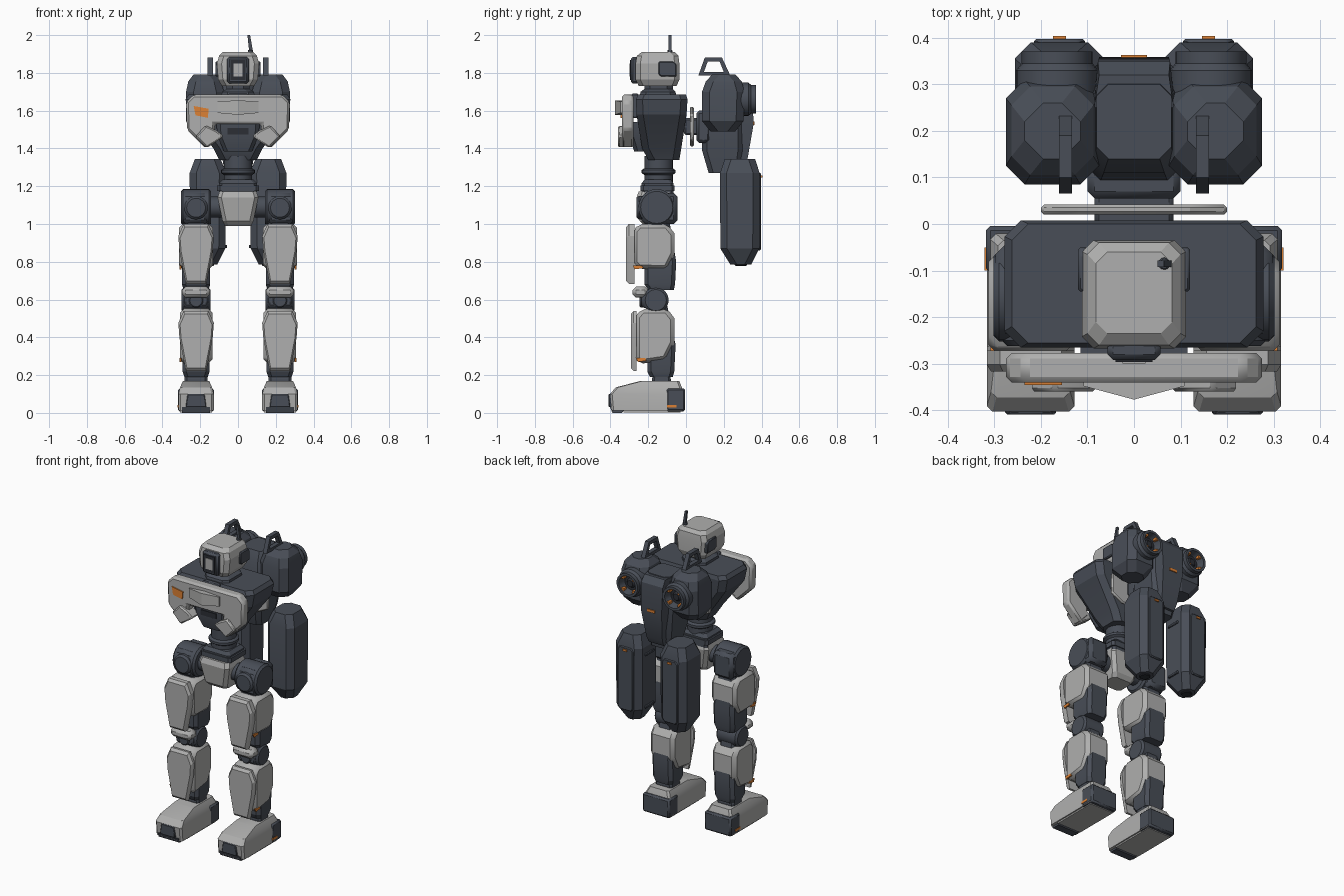
import bpy, bmesh, math
from mathutils import Vector

if "Cube" in bpy.data.objects:
    bpy.data.objects.remove(bpy.data.objects["Cube"])


def material(name, rgb):
    m = bpy.data.materials.new(name)
    m.diffuse_color = (*rgb, 1)
    m.use_nodes = True
    m.node_tree.nodes["Principled BSDF"].inputs["Base Color"].default_value = m.diffuse_color
    return m


LIGHT = material("light grey armour", (0.43, 0.43, 0.425))
DARK = material("dark slate frame", (0.066, 0.076, 0.096))
BLACK = material("near black recess", (0.025, 0.028, 0.036))
ORANGE = material("orange accent", (0.72, 0.22, 0.035))


def make(name, mat, verts, faces, mirror=False, bevel=0.0):
    me = bpy.data.meshes.new(name)
    bm = bmesh.new()
    vs = [bm.verts.new(v) for v in verts]
    for f in faces:
        bm.faces.new([vs[i] for i in f])
    bmesh.ops.recalc_face_normals(bm, faces=bm.faces)
    bm.to_mesh(me)
    bm.free()
    me.materials.append(mat)
    ob = bpy.data.objects.new(name, me)
    bpy.context.collection.objects.link(ob)
    if bevel:
        b = ob.modifiers.new("bevel", "BEVEL")
        b.width, b.segments, b.limit_method = bevel, 1, "ANGLE"
        b.angle_limit = math.radians(40)
    if mirror:
        m = ob.modifiers.new("mirror", "MIRROR")
        m.use_axis[0] = True
        m.use_mirror_merge = False
    return ob


def skin(rings):
    """Join equal-length rings into a capped closed surface."""
    n = len(rings[0])
    faces = [list(range(n)), list(range((len(rings) - 1) * n, len(rings) * n))]
    for r in range(len(rings) - 1):
        for i in range(n):
            j = (i + 1) % n
            faces.append([r * n + i, r * n + j, (r + 1) * n + j, (r + 1) * n + i])
    return [p for ring in rings for p in ring], faces


def loft(name, mat, rings, cx=0.0, c=0.03, **kw):
    """Stack of chamfered rectangles: (z, half width, y0, y1)."""
    out = []
    for z, h, a, b in rings:
        out.append([(cx + x, y, z) for x, y in (
            (-h + c, a), (h - c, a), (h, a + c), (h, b - c),
            (h - c, b), (-h + c, b), (-h, b - c), (-h, a + c))])
    return make(name, mat, *skin(out), **kw)


def prism(name, mat, axis, pts, a, b, **kw):
    """Profile in (y, z) or (x, z), extruded along x or y from a to b."""
    place = (lambda p, t: (t, p[0], p[1])) if axis == "x" else (lambda p, t: (p[0], t, p[1]))
    return make(name, mat, *skin([[place(p, t) for p in pts] for t in (a, b)]), **kw)


def box(name, mat, x, y, z, **kw):
    return prism(name, mat, "y", [(x[0], z[0]), (x[1], z[0]), (x[1], z[1]), (x[0], z[1])], *y, **kw)


def lathe(name, mat, axis, centre, prof, n=24, **kw):
    """Profile of (radius, offset) turned round an axis."""
    q = Vector((0, 0, 1)).rotation_difference(Vector(axis))
    rings = [[Vector(centre) + q @ Vector((r * math.cos(math.tau * i / n), r * math.sin(math.tau * i / n), t))
              for i in range(n)] for r, t in prof]
    return make(name, mat, *skin(rings), **kw)


def drum(name, mat, axis, centre, r, h, c=0.012, **kw):
    return lathe(name, mat, axis, centre, [(r - c, -h), (r, -h + c), (r, h - c), (r - c, h)], **kw)


def sym(half):
    return half + [(-x, z) for x, z in reversed(half)]


# Head, visor, ears and antenna
loft("head", LIGHT, [(1.73, .085, -.25, -.05), (1.765, .105, -.267, -.035), (1.85, .112, -.267, -.035),
                     (1.89, .1, -.26, -.04), (1.91, .082, -.235, -.06)], c=.025)
box("visor_frame", DARK, (-.057, .057), (-.292, -.25), (1.743, 1.885), bevel=.012)
box("visor_rim", BLACK, (-.04, .04), (-.296, -.288), (1.762, 1.868))
box("visor_lens", LIGHT, (-.025, .025), (-.3, -.292), (1.78, 1.85))
prism("ear_panel", DARK, "x", [(-.145, 1.79), (-.13, 1.78), (-.05, 1.78), (-.05, 1.845), (-.065, 1.86), (-.145, 1.86)],
      .095, .12, mirror=True, bevel=.005)
drum("antenna_base", DARK, (0, 0, 1), (.065, -.085, 1.91), .013, .012, c=.003, n=12)
prism("antenna", DARK, "y", [(.06, 1.905), (.08, 1.91), (.064, 2.0), (.05, 2.0)], -.092, -.078)
loft("neck", DARK, [(1.66, .09, -.25, -.05), (1.7, .085, -.24, -.055), (1.715, .06, -.22, -.07), (1.75, .06, -.22, -.07)])

# Torso and abdomen
loft("torso", DARK, [(1.34, .1, -.2, -.035), (1.40, .13, -.232, -.025), (1.58, .262, -.262, .003),
                     (1.66, .278, -.265, .008), (1.685, .262, -.255, 0)], c=.035)
loft("abdomen", DARK, [(1.385, .075, -.275, -.15), (1.47, .11, -.3, -.15), (1.54, .115, -.3, -.15)], c=.02)
box("abdomen_vent", BLACK, (-.055, .055), (-.306, -.298), (1.475, 1.508))
box("chest_mount", DARK, (-.055, .055), (-.29, -.25), (1.56, 1.69), bevel=.008)

# Chest armour with centre crest, side pods and marker
prism("chest_plate", LIGHT, "y", sym([(.235, 1.685), (.275, 1.645), (.27, 1.5), (.17, 1.4), (.115, 1.46), (.125, 1.53)]),
      -.34, -.277, bevel=.012)
crest = [[(x, y, z) for z in (1.578 + abs(s) * .01, 1.655 - abs(s) * .007) for y in (-.33, f)]
         for s, x, f in ((-1, -.108, -.348), (0, 0, -.377), (1, .108, -.348))]
crest = [[r[0], r[1], r[3], r[2]] for r in crest]
make("chest_crest", LIGHT, *skin(crest))
prism("chest_pod", LIGHT, "y", [(.225, 1.465), (.165, 1.402), (.075, 1.465), (.115, 1.495), (.17, 1.522)],
      -.36, -.28, mirror=True, bevel=.008)
prism("chest_marker", ORANGE, "y", [(-.235, 1.625), (-.155, 1.61), (-.16, 1.562), (-.225, 1.575)], -.346, -.338)

# Waist and pelvis
lathe("waist_joint", DARK, (0, 0, 1), (0, -.145, 0), [(.075, 1.2), (.075, 1.26), (.09, 1.27), (.09, 1.285),
                                                     (.075, 1.295), (.075, 1.36)])
loft("waist_block", DARK, [(1.13, .1, -.235, -.065), (1.215, .1, -.235, -.065), (1.235, .08, -.22, -.08)], c=.015)
loft("waist_band", DARK, [(1.175, .11, -.24, -.06), (1.205, .11, -.24, -.06)], c=.015)
loft("pelvis", LIGHT, [(.99, .07, -.22, -.1), (1.015, .082, -.245, -.08), (1.14, .108, -.262, -.06),
                       (1.173, .098, -.25, -.07)], c=.02)
drum("hip_axle", DARK, (1, 0, 0), (0, -.155, 1.09), .055, .2)

# Legs
L = .222
box("hip_block", DARK, (L - .065, L + .075), (-.235, -.045), (1.0, 1.165), mirror=True, bevel=.02)
drum("hip_side_drum", DARK, (1, 0, 0), (L, -.155, 1.088), .097, .08, mirror=True)
drum("hip_front_drum", DARK, (0, 1, 0), (L, -.17, 1.086), .062, .092, mirror=True)
loft("thigh_core", DARK, [(.65, .065, -.2, -.065), (.68, .075, -.22, -.058), (.8, .075, -.22, -.052),
                          (1.03, .06, -.22, -.09)], L, .02, mirror=True)
prism("thigh_armour", LIGHT, "x", [(-.28, .965), (-.25, 1.0), (-.1, 1.0), (-.06, .95), (-.06, .84), (-.1, .76),
                                   (-.25, .762), (-.28, .79)], L - .09, L + .09, mirror=True, bevel=.022)
plate = [(-.066, 1), (.066, 1), (.094, .8), (.088, .55), (.054, 0), (-.054, 0), (-.088, .55), (-.094, .8)]


def leg_plate(name, z0, z1, front, back):
    rings = [[(L + x * k, y, z0 + (z1 - z0) * (.5 + (t - .5) * k)) for x, t in plate]
             for y, k in ((front, .9), (front + .015, 1), (back, 1))]
    make(name, LIGHT, *skin(rings), mirror=True)


leg_plate("thigh_front_plate", .683, 1.0, -.317, -.272)
leg_plate("shin_front_plate", .222, .54, -.292, -.262)
drum("knee_drum", DARK, (1, 0, 0), (L, -.16, .597), .068, .076, mirror=True)
box("knee_bracket", DARK, (L - .068, L + .068), (-.235, -.15), (.555, .635), mirror=True, bevel=.015)
drum("knee_bolt", DARK, (0, 1, 0), (L, -.22, .595), .038, .025, c=.006, mirror=True)
box("knee_cap", LIGHT, (L - .074, L + .074), (-.282, -.2), (.61, .668), mirror=True, bevel=.018)
loft("shin_core", DARK, [(.19, .062, -.19, -.07), (.22, .072, -.205, -.062), (.36, .072, -.205, -.055),
                         (.57, .055, -.21, -.1)], L, .02, mirror=True)
prism("shin_armour", LIGHT, "x", [(-.268, .51), (-.235, .552), (-.1, .552), (-.06, .5), (-.06, .37), (-.105, .28),
                                  (-.25, .258), (-.268, .29)], L - .086, L + .086, mirror=True, bevel=.022)
for part, y, z in (("thigh", -.262, .772), ("shin", -.245, .282)):
    prism(part + "_marker", ORANGE, "x", [(y - .02, z + .008), (y - .01, z - .012), (y + .035, z - .006), (y + .03, z + .008)],
          L + .078, L + .0865, mirror=True)

# Ankles and feet
drum("ankle_drum", DARK, (1, 0, 0), (L, -.13, .175), .05, .06, mirror=True)
loft("foot", LIGHT, [(.012, .094, -.395, -.012), (.1, .094, -.403, -.012), (.135, .085, -.372, -.022),
                     (.168, .07, -.245, -.035)], L, .012, mirror=True)
box("heel_block", DARK, (L - .096, L + .096), (-.105, -.004), (.008, .13), mirror=True, bevel=.01)
prism("toe_plate", DARK, "y", [(L - .055, .03), (L - .045, .1), (L + .045, .1), (L + .055, .03)], -.409, -.38,
      mirror=True, bevel=.004)
prism("toe_sole", DARK, "x", [(-.402, .03), (-.39, 0), (-.34, 0), (-.31, .035)], L - .075, L + .075, mirror=True)
box("sole", LIGHT, (L - .085, L + .085), (-.33, -.03), (.003, .03), mirror=True)
box("heel_marker", ORANGE, (L + .09, L + .0985), (-.1, -.05), (.028, .042), mirror=True)

# Back mount between torso and pack
prism("mount_plate", LIGHT, "y", sym([(.12, 1.62), (.2, 1.58), (.2, 1.45), (.12, 1.41)]), .02, .042, bevel=.007)
box("mount_arm", DARK, (-.085, .085), (-.01, .075), (1.47, 1.56), bevel=.01)
box("mount_block", DARK, (-.1, .1), (.055, .13), (1.43, 1.6), bevel=.015)

# Pack: shoulder pods, centre spine and back panel
P = .175
loft("pack_pod", DARK, [(1.49, .065, .13, .26), (1.545, .1, .085, .305), (1.7, .1, .085, .31), (1.755, .088, .105, .295),
                        (1.792, .06, .14, .26)], P, .04, mirror=True)
loft("pack_spine", DARK, [(1.27, .07, .12, .285), (1.39, .09, .085, .3), (1.55, .1, .085, .3), (1.69, .09, .11, .31),
                          (1.745, .08, .14, .3)], c=.025)
back = [[(-w, .25, z), (w, .25, z), (w * .88, y, z), (-w * .88, y, z)]
        for z, w, y in ((1.3, .06, .305), (1.34, .065, .325), (1.53, .085, .358), (1.7, .088, .35), (1.74, .085, .32))]
make("pack_back_panel", DARK, *skin(back))
box("pack_marker", ORANGE, (-.028, .028), (.355, .363), (1.525, 1.542))

# Thruster nozzles with accents round the bore
N = (.165, 0, 1.66)
lathe("nozzle", DARK, (0, 1, 0), N, [(.088, .28), (.088, .33), (.076, .345), (.076, .37), (.06, .37), (.05, .32), (.01, .32)],
      mirror=True)
lathe("nozzle_bore", BLACK, (0, 1, 0), N, [(.046, .31), (.046, .326), (.03, .326), (.02, .34)], mirror=True)
for i in range(4):
    a = math.pi / 4 + i * math.pi / 2
    x, z = N[0] + .055 * math.cos(a), N[2] + .055 * math.sin(a)
    box("nozzle_accent", ORANGE, (x - .01, x + .01), (.335, .362), (z - .008, z + .008), mirror=True)

# Carry handles as trapezoid frames
outer = [(.065, 1.785), (.1, 1.882), (.19, 1.882), (.235, 1.785)]
inner = [(.095, 1.805), (.115, 1.86), (.178, 1.86), (.2, 1.805)]
for i in range(4):
    j = (i + 1) % 4
    prism("carry_handle", DARK, "x", [outer[i], outer[j], inner[j], inner[i]], .133, .161, mirror=True)

# Hanging tanks with rear hatch, latch and marker
T = .16
loft("tank", DARK, [(.785, .05, .235, .345), (.87, .093, .182, .388), (1.27, .096, .18, .39), (1.345, .068, .205, .365)],
     T, .035, mirror=True)
prism("tank_hatch", DARK, "y", [(T - .055, .88), (T - .04, .86), (T + .04, .86), (T + .055, .88), (T + .055, 1.25),
                                (T + .04, 1.27), (T - .04, 1.27), (T - .055, 1.25)], .38, .397, mirror=True, bevel=.005)
box("tank_marker", ORANGE, (T - .014, T + .014), (.395, .404), (1.245, 1.257), mirror=True)
drum("tank_nozzle", BLACK, (0, 0, 1), (T, .29, .79), .032, .012, c=.004, mirror=True)
for z in (.88, 1.22):
    box("tank_side_bolt", DARK, (T - .103, T - .09), (.24, .33), (z - .008, z + .008), mirror=True, bevel=.003)

# Smooth the round parts, keep the edges crisp
for ob in bpy.data.objects:
    ob.select_set(True)
bpy.context.view_layer.objects.active = bpy.data.objects["head"]
bpy.ops.object.shade_smooth_by_angle(angle=math.radians(20))
